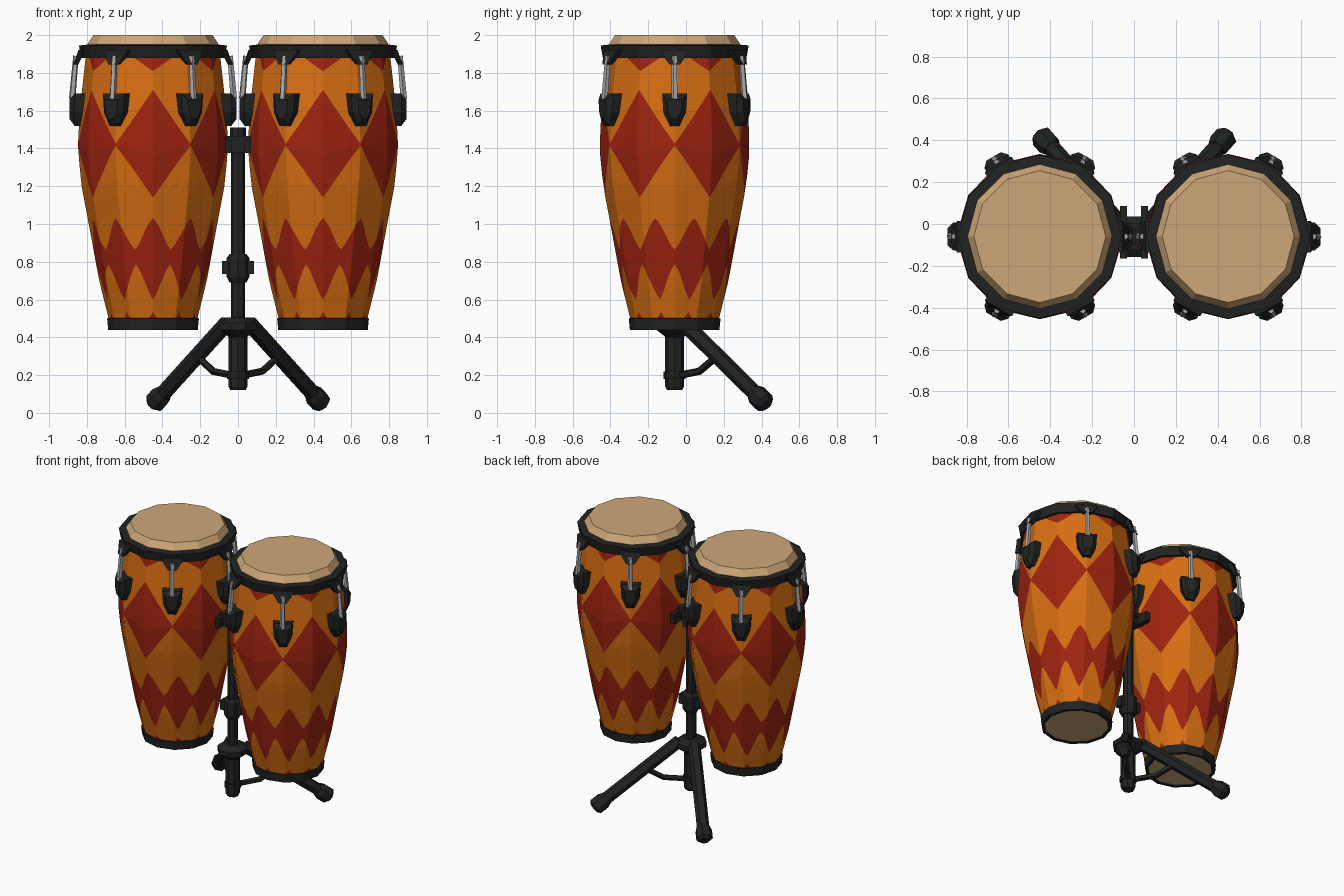
import bpy, bmesh, math
from mathutils import Vector

if "Cube" in bpy.data.objects:
    bpy.data.objects.remove(bpy.data.objects["Cube"])


def material(name, rgb):
    m = bpy.data.materials.new(name)
    m.diffuse_color = (*rgb, 1)
    m.use_nodes = True
    m.node_tree.nodes["Principled BSDF"].inputs["Base Color"].default_value = m.diffuse_color
    return m


ORANGE = material("orange_lacquer", (0.68, 0.155, 0.006))
RED = material("dark_red_pattern", (0.35, 0.017, 0.005))
BLACK = material("black_metal", (0.015, 0.016, 0.016))
SILVER = material("silver_rod", (0.40, 0.40, 0.40))
TAN = material("tan_skin", (0.62, 0.39, 0.19))
CY = -0.06      # y of drum axes and stand post
SIDES = 12


def finish(name, bm, mats):
    bmesh.ops.recalc_face_normals(bm, faces=bm.faces)
    me = bpy.data.meshes.new(name)
    bm.to_mesh(me)
    bm.free()
    for m in mats:
        me.materials.append(m)
    ob = bpy.data.objects.new(name, me)
    bpy.context.collection.objects.link(ob)
    return ob


def loft(name, loops, mat, caps=True, closed=False):
    """Skin a list of equal-length point loops."""
    bm = bmesh.new()
    rows = [[bm.verts.new(p) for p in loop] for loop in loops]
    n = len(rows[0])
    pairs = list(zip(rows, rows[1:])) + ([(rows[-1], rows[0])] if closed else [])
    for a, b in pairs:
        for i in range(n):
            j = (i + 1) % n
            bm.faces.new((a[i], a[j], b[j], b[i]))
    if caps and not closed:
        bm.faces.new(rows[0])
        bm.faces.new(rows[-1])
    return finish(name, bm, [mat])


def ring(cx, r, z, n=SIDES, cy=CY, turn=0):
    return [(cx + r * math.cos(turn + math.tau * i / n),
             cy + r * math.sin(turn + math.tau * i / n), z) for i in range(n)]


def turned(name, cx, prof, mat, n=SIDES, turn=0, **kw):
    return loft(name, [ring(cx, r, z, n, CY, turn) for r, z in prof], mat, **kw)


def beam(name, stations, mat, n=6):
    """Tube through (point, radius) stations."""
    d = (Vector(stations[-1][0]) - Vector(stations[0][0])).normalized()
    q = d.to_track_quat('Z', 'Y')
    loops = [[Vector(p) + q @ Vector((r * math.cos(math.tau * i / n),
                                      r * math.sin(math.tau * i / n), 0))
              for i in range(n)] for p, r in stations]
    return loft(name, loops, mat)


def box(name, c, s, mat):
    x, y, z = (v / 2 for v in s)
    base = [(-x, -y), (x, -y), (x, y), (-x, y)]
    return loft(name, [[(c[0] + a, c[1] + b, c[2] + h) for a, b in base]
                       for h in (-z, z)], mat)


# Barrel outline: radius, height
PROFILE = [(.225, .45), (.235, .5), (.285, .7), (.34, 1.0), (.378, 1.2),
           (.398, 1.4), (.388, 1.6), (.36, 1.85), (.35, 1.94)]


def radius(z):
    for (r0, z0), (r1, z1) in zip(PROFILE, PROFILE[1:]):
        if z <= z1:
            return r0 + (r1 - r0) * (z - z0) / (z1 - z0)
    return PROFILE[-1][0]


def wave(deg, count):
    """0 at a diamond centre, 1 midway between two diamonds."""
    half = 180 / count
    return abs((deg + 90 + half) % (2 * half) - half) / half


def bounds(deg):
    """Heights where the painted colour changes at this angle."""
    big, small = wave(deg, 6), wave(deg, 10)
    soft = 0.5 * (1 - small) + 0.25 * (1 + math.cos(math.pi * small))
    return [.45, max(.46, .535 - .12 * small), .785 - .185 * soft,
            .865 + .165 * soft, 1.415 - .275 * (1 - big), 1.425 + .285 * (1 - big),
            1.81 + .125 * big, 1.94]


def shell(name, cx):
    bm = bmesh.new()
    cols, sub, step = [], 5, 3
    for deg in range(0, 360, step):
        b = bounds(deg)
        zs = [lo + (hi - lo) * k / sub for lo, hi in zip(b, b[1:]) for k in range(sub)]
        flat = math.cos(math.pi / SIDES) / math.cos(math.radians(deg % 30 - 15))
        a = math.radians(deg)
        cols.append([bm.verts.new((cx + radius(z) * flat * math.cos(a),
                                   CY + radius(z) * flat * math.sin(a), z))
                     for z in zs + [b[-1]]])
    for i, c in enumerate(cols):
        d = cols[(i + 1) % len(cols)]
        for k in range(len(c) - 1):
            f = bm.faces.new((c[k], d[k], d[k + 1], c[k + 1]))
            f.material_index = 1 if (k // sub) % 2 == 0 else 0
    return finish(name, bm, [ORANGE, RED])


def lug(tag, cx, deg):
    a = math.radians(deg)
    u = Vector((math.cos(a), math.sin(a), 0))
    t = Vector((-u.y, u.x, 0))
    o = Vector((cx, CY, 0))

    def at(r, s, z):
        return o + u * r + t * s + Vector((0, 0, z))

    # shield-shaped lug casing
    shield = [(-.066, .08), (.066, .08), (.06, -.02), (.026, -.09), (-.026, -.09), (-.06, -.02)]
    loft(tag + "_lug", [[at(r, s * k, 1.61 + h * k) for s, h in shield]
                        for r, k in ((.36, 1), (.415, 1), (.442, .6))], BLACK)
    # tension rod
    beam(tag + "_rod", [(at(.428, 0, 1.66), .018), (at(.408, 0, 1.89), .015)], SILVER, 5)
    # hook hanging off the rim
    loft(tag + "_hook", [[at(r, -w, z), at(r, w, z), at(r + .03, w, z), at(r + .03, -w, z)]
                         for r, w, z in ((.365, .075, 1.92), (.38, .05, 1.875),
                                         (.395, .028, 1.845))], BLACK)


# Drums
for side, cx in (("left", -.45), ("right", .45)):
    shell(side + "_shell", cx)
    turned(side + "_base_ring", cx, [(.215, .44), (.237, .44), (.243, .5), (.22, .505)],
           BLACK, closed=True)
    turned(side + "_base_cap", cx, [(.218, .446), (.218, .452)], TAN)
    turned(side + "_rim", cx, [(.34, 1.885), (.38, 1.88), (.392, 1.945), (.345, 1.95)],
           BLACK, closed=True)
    turned(side + "_head", cx, [(.345, 1.93), (.345, 1.955), (.315, 2.0)], TAN)
    for k in range(6):
        lug(f"{side}_{k}", cx, 60 * k)

# Stand post
turned("post", 0, [(.036, .4), (.036, 1.45)], BLACK, 8)
turned("post_cap", 0, [(.042, 1.45), (.042, 1.51)], BLACK, 8)
turned("lower_tube", 0, [(.04, .12), (.05, .14), (.05, .45)], BLACK, 8)
turned("leg_hub", 0, [(.05, .40), (.105, .44), (.105, .475), (.06, .505)], BLACK, 8, math.pi / 8)
turned("brace_collar", 0, [(.058, .18), (.058, .22)], BLACK, 8)
turned("height_collar", 0, [(.045, .69), (.06, .72), (.06, .82), (.045, .84)], BLACK, 8)
box("height_clamp", (0, CY, .77), (.17, .05, .07), BLACK)

# Drum clamps at the top of the post
box("top_clamp", (0, CY, 1.42), (.13, .13, .09), BLACK)
for side, s in (("left", -1), ("right", 1)):
    box(side + "_clamp_bar", (s * .05, -.04, 1.41), (.035, .25, .07), BLACK)
    # Leg, foot and brace
    top, foot = Vector((s * .06, -.01, .475)), Vector((s * .435, .41, .06))
    beam(side + "_leg", [(top, .042), (foot, .042)], BLACK, 6)
    d = (foot - top).normalized()
    beam(side + "_foot", [(foot - d * .08, .045), (foot - d * .05, .057),
                          (foot + d * .01, .057), (foot + d * .03, .035)], BLACK, 7)
    mid = top.lerp(foot, .42)
    beam(side + "_brace", [((s * .03, CY + .03, .2), .02),
                           (Vector((s * .13, .07, .22)), .02), (mid, .02)], BLACK, 5)
